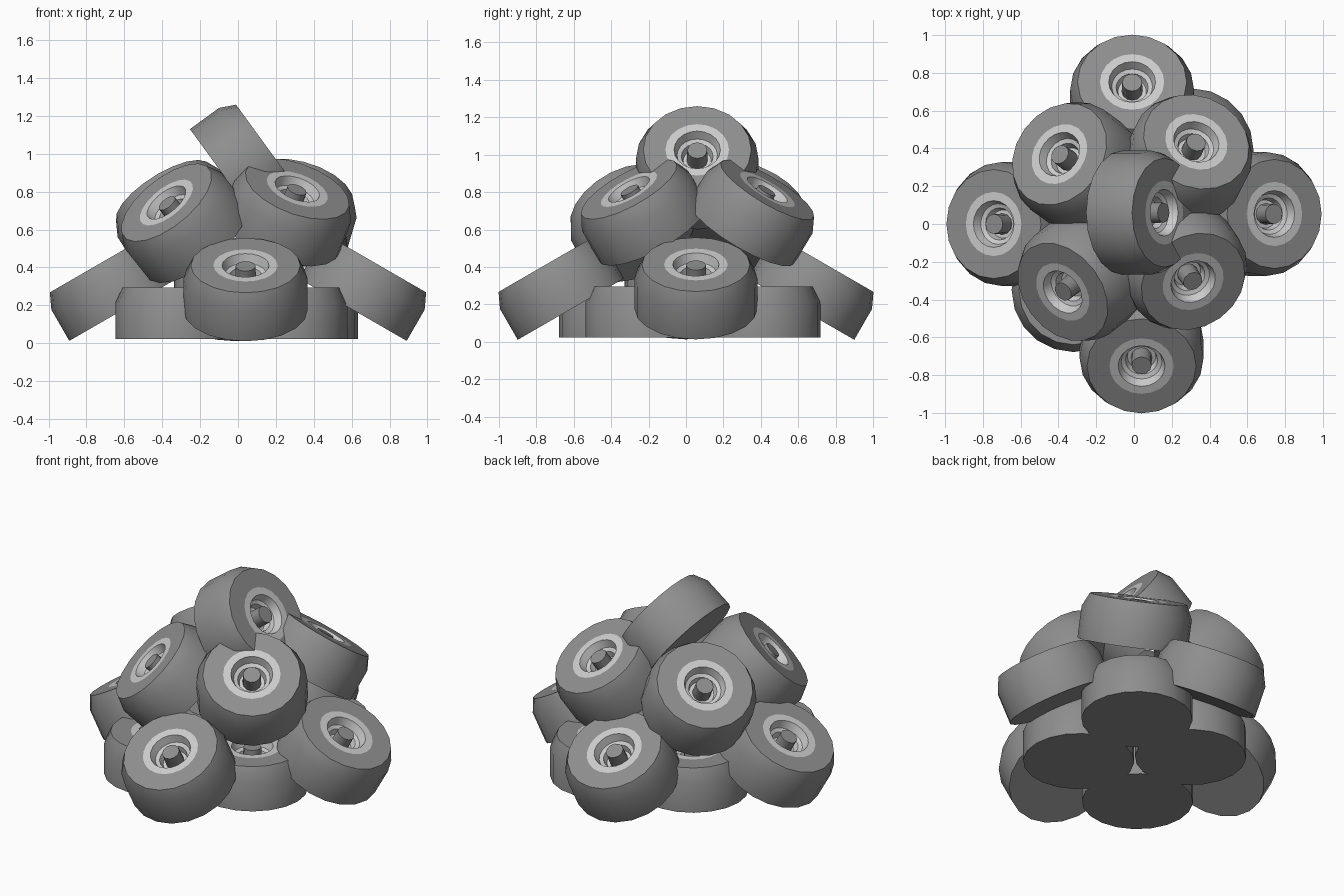
import bpy, bmesh, math
from mathutils import Vector

if "Cube" in bpy.data.objects:
    bpy.data.objects.remove(bpy.data.objects["Cube"])

H = 0.273      # wheel thickness
SEGS = 20


def material(name, v):
    m = bpy.data.materials.new(name)
    m.diffuse_color = (v, v, v, 1)
    m.use_nodes = True
    m.node_tree.nodes["Principled BSDF"].inputs["Base Color"].default_value = m.diffuse_color
    return m


RUBBER = material("dark_grey", 0.27)
METAL = material("light_grey", 0.62)


def lathe(name, profile, mat, segs=SEGS):
    """Spin an (r, z) profile around z into a mesh; r = 0 closes the end."""
    bm = bmesh.new()
    rings = []
    for r, z in profile:
        if r == 0:
            rings.append([bm.verts.new((0, 0, z))] * segs)
        else:
            rings.append([bm.verts.new((r * math.cos(2 * math.pi * i / segs),
                                        r * math.sin(2 * math.pi * i / segs), z))
                          for i in range(segs)])
    for a, b in zip(rings, rings[1:]):
        for i in range(segs):
            j = (i + 1) % segs
            quad = list(dict.fromkeys((a[i], a[j], b[j], b[i])))
            bm.faces.new(quad)
    me = bpy.data.meshes.new(name)
    bm.to_mesh(me)
    bm.free()
    me.materials.append(mat)
    # smooth, with sharp edges kept by angle
    ob = bpy.data.objects.new(name, me)
    bpy.context.collection.objects.link(ob)
    bpy.context.view_layer.objects.active = ob
    ob.select_set(True)
    bpy.ops.object.shade_smooth_by_angle(angle=math.radians(32))
    bpy.data.objects.remove(ob)
    return me


# shared wheel parts
PARTS = {
    "tyre": lathe("tyre", [(0, 0), (0.328, 0), (0.328, 0.19), (0.289, H), (0.17, H)], RUBBER),
    "rim": lathe("rim", [(0.17, H), (0.124, H), (0.108, H - 0.05), (0.085, H - 0.06),
                         (0.075, H - 0.10), (0, H - 0.10)], METAL),
    "hub": lathe("hub", [(0.055, H - 0.10), (0.053, H - 0.005), (0, H - 0.005)], RUBBER, 12),
}


def wheel(label, face_centre, axis):
    """Place one wheel by the centre of its outer face and its axis."""
    n = Vector(axis).normalized()
    base = Vector(face_centre) - n * H
    for part, me in PARTS.items():
        ob = bpy.data.objects.new(f"{label}_{part}", me)
        ob.location = base
        ob.rotation_mode = 'QUATERNION'
        ob.rotation_quaternion = Vector((0, 0, 1)).rotation_difference(n)
        bpy.context.collection.objects.link(ob)


# four flat wheels on the ground
for i, (x, y) in enumerate([(-0.32, -0.35), (0.305, 0.39), (0.25, -0.21), (-0.225, 0.25)]):
    wheel(f"bottom_wheel_{i + 1}", (x, y, 0.022 + H), (0, 0, 1))

# four wheels leaning outward around the pile
S, C = 0.5, 0.866
wheel("left_wheel", (-0.743, 0.0, 0.413), (-S, 0, C))
wheel("right_wheel", (0.743, 0.053, 0.413), (S, 0, C))
wheel("front_wheel", (0.04, -0.752, 0.411), (0, -S, C))
wheel("back_wheel", (-0.01, 0.752, 0.411), (0, S, C))

# middle layer
wheel("middle_front_left_wheel", (-0.378, -0.36, 0.743), (-0.56, -0.44, 0.70))
wheel("middle_front_right_wheel", (0.313, -0.305, 0.815), (0.31, -0.46, 0.83))
wheel("middle_back_right_wheel", (0.33, 0.435, 0.813), (0.25, 0.50, 0.83))
wheel("middle_back_left_wheel", (-0.395, 0.37, 0.79), (-0.50, 0.36, 0.79))

# wheel on top
wheel("top_wheel", (0.16, 0.06, 1.026), (0.81, 0, 0.59))
